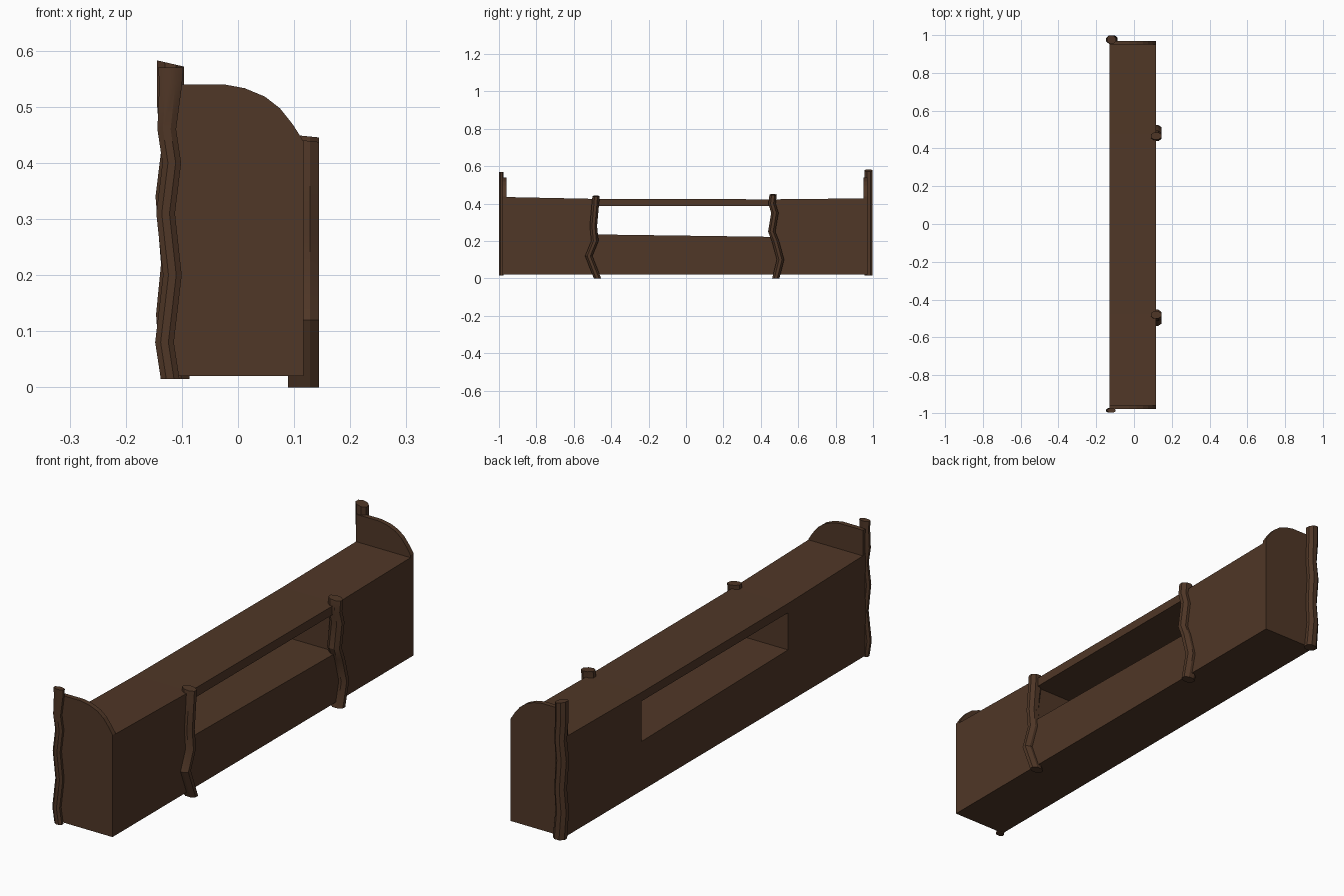
import bpy, bmesh, math
from mathutils import Vector

if "Cube" in bpy.data.objects:
    bpy.data.objects.remove(bpy.data.objects["Cube"])

wood = bpy.data.materials.new("dark brown wood")
wood.diffuse_color = (0.08, 0.038, 0.02, 1)
wood.use_nodes = True
wood.node_tree.nodes["Principled BSDF"].inputs["Base Color"].default_value = wood.diffuse_color


def finish(name, bm):
    bmesh.ops.recalc_face_normals(bm, faces=bm.faces[:])
    me = bpy.data.meshes.new(name)
    bm.to_mesh(me)
    bm.free()
    me.materials.append(wood)
    ob = bpy.data.objects.new(name, me)
    bpy.context.collection.objects.link(ob)
    return ob


def extrude(bm, faces, offset):
    res = bmesh.ops.extrude_face_region(bm, geom=faces, use_keep_orig=True)
    verts = [g for g in res["geom"] if isinstance(g, bmesh.types.BMVert)]
    bmesh.ops.translate(bm, verts=verts, vec=Vector(offset))


# Long body: a 3 x 3 grid of cells with the middle one left open, extruded in depth
ys = [-0.96, -0.475, 0.475, 0.95]
rows = [[0.02] * 4, [0.237, 0.235, 0.222, 0.22],
        [0.387] * 4, [0.435, 0.425, 0.423, 0.428]]
bm = bmesh.new()
grid = [[bm.verts.new((-0.13, y, z)) for y, z in zip(ys, row)] for row in rows]
cells = [bm.faces.new((grid[r][c], grid[r][c + 1], grid[r + 1][c + 1], grid[r + 1][c]))
         for r in range(3) for c in range(3) if (r, c) != (1, 1)]
extrude(bm, cells, (0.247, 0, 0))
finish("shelf_body", bm)

# End panels with a curved upper corner
profile = [(-0.13, 0.02), (0.117, 0.02), (0.117, 0.438), (0.098, 0.468), (0.075, 0.497),
           (0.048, 0.518), (0.012, 0.533), (-0.026, 0.54), (-0.13, 0.54)]
for name, y in (("front_end_panel", -0.98), ("rear_end_panel", 0.95)):
    bm = bmesh.new()
    f = bm.faces.new([bm.verts.new((x, y, z)) for x, z in profile])
    extrude(bm, [f], (0, 0.02, 0))
    finish(name, bm)


# Crooked branch posts: rings of (x, y, z, rx, ry) joined into a tube
def post(name, rings, slant=0.0, sides=8):
    bm = bmesh.new()
    loops = []
    for i, (x, y, z, rx, ry) in enumerate(rings):
        tilt = slant if i == len(rings) - 1 else 0
        loops.append([])
        for k in range(sides):
            a = 2 * math.pi * (k + 0.5) / sides
            c, s = math.cos(a), math.sin(a)
            loops[-1].append(bm.verts.new((x + rx * c, y + ry * s, z - tilt * c)))
    for a, b in zip(loops, loops[1:]):
        for k in range(sides):
            n = (k + 1) % sides
            bm.faces.new((a[k], a[n], b[n], b[k]))
    bm.faces.new(loops[0])
    bm.faces.new(loops[-1])
    ob = finish(name, bm)
    bpy.context.view_layer.objects.active = ob
    ob.select_set(True)
    bpy.ops.object.shade_smooth_by_angle(angle=math.radians(30))
    ob.select_set(False)


# Tall corner posts at the back of each end panel
post("front_corner_post", [
    (-0.121, -0.987, 0.015, 0.018, 0.013), (-0.131, -0.987, 0.08, 0.018, 0.013),
    (-0.117, -0.987, 0.20, 0.018, 0.013), (-0.129, -0.987, 0.31, 0.018, 0.013),
    (-0.118, -0.987, 0.40, 0.018, 0.013), (-0.127, -0.987, 0.46, 0.018, 0.013),
    (-0.120, -0.987, 0.54, 0.022, 0.013), (-0.120, -0.987, 0.57, 0.024, 0.013)])
post("rear_corner_post", [
    (-0.112, 0.976, 0.015, 0.028, 0.024), (-0.122, 0.976, 0.13, 0.026, 0.024),
    (-0.115, 0.976, 0.22, 0.024, 0.024), (-0.123, 0.976, 0.34, 0.026, 0.024),
    (-0.115, 0.976, 0.42, 0.024, 0.024), (-0.120, 0.976, 0.50, 0.026, 0.024),
    (-0.120, 0.976, 0.577, 0.026, 0.024)], slant=0.006)

# Shorter posts either side of the opening
for name, path in (
        ("left_opening_post", [(-0.473, 0.003), (-0.520, 0.12), (-0.487, 0.20),
                               (-0.495, 0.28), (-0.485, 0.39), (-0.481, 0.44)]),
        ("right_opening_post", [(0.480, 0.003), (0.505, 0.10), (0.478, 0.20),
                                (0.458, 0.25), (0.475, 0.35), (0.460, 0.40),
                                (0.466, 0.448)])):
    rings = [(0.117, y, z, 0.030, 0.021) for y, z in path]
    x, y, z, rx, ry = rings[0]
    rings[0] = (x, y, 0.0, rx, ry)
    post(name, rings, slant=0.003)
